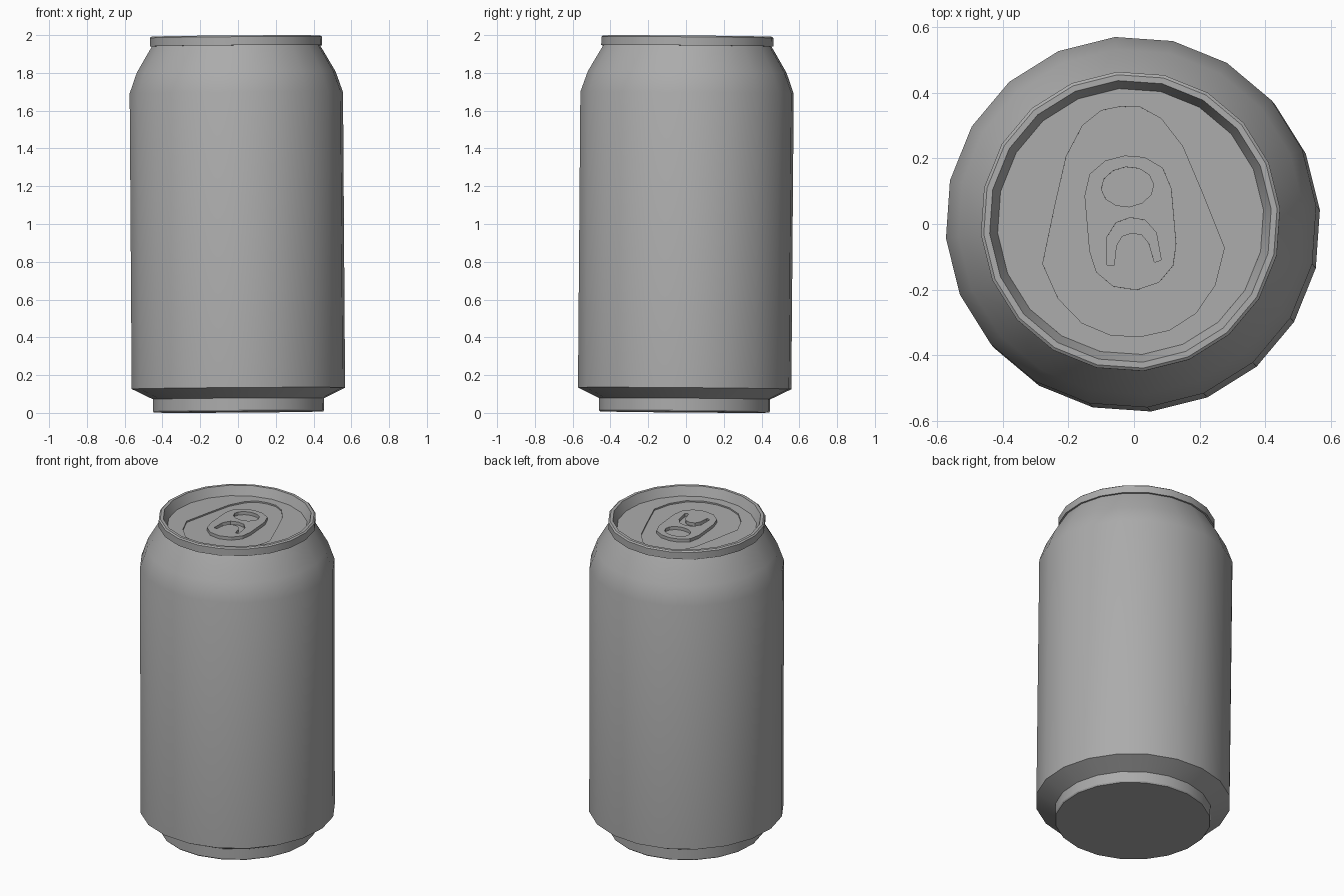
import bpy, bmesh, math
from mathutils import Matrix

cube = bpy.data.objects.get("Cube")
if cube:
    bpy.data.objects.remove(cube, do_unlink=True)

SIDES = 20
FLOOR = 1.925  # height of the sunken lid surface

metal = bpy.data.materials.new("grey metal")
metal.use_nodes = True
GREY = (0.41, 0.41, 0.41, 1)
metal.diffuse_color = GREY
metal.node_tree.nodes["Principled BSDF"].inputs["Base Color"].default_value = GREY

# The can leans very slightly and is turned a little about its axis
LEAN = (Matrix.Translation((0.003, -0.008, 0.005))
        @ Matrix.Rotation(-0.008, 4, 'X') @ Matrix.Rotation(-0.007, 4, 'Y')
        @ Matrix.Rotation(math.radians(5), 4, 'Z'))


def finish(obj):
    """Pose, colour and shade a part."""
    obj.data.transform(LEAN)
    obj.data.materials.clear()
    obj.data.materials.append(metal)
    bpy.ops.object.select_all(action='DESELECT')
    obj.select_set(True)
    bpy.context.view_layer.objects.active = obj
    bpy.ops.object.shade_smooth_by_angle(angle=math.radians(30))


def circle(rx, ry, n, cy=0.0):
    return [(rx * math.cos(2 * math.pi * i / n), cy + ry * math.sin(2 * math.pi * i / n))
            for i in range(n)]


def mirrored(half):
    """Close a right-hand outline that starts and ends on the centre line."""
    return half + [(-x, y) for x, y in reversed(half) if x > 0]


def lathe(name, profile):
    """Turn a (radius, height) profile and cap both ends."""
    bm = bmesh.new()
    rings = [[bm.verts.new((x, y, z)) for x, y in circle(r, r, SIDES)] for r, z in profile]
    for low, high in zip(rings, rings[1:]):
        for i in range(SIDES):
            j = (i + 1) % SIDES
            bm.faces.new((low[i], low[j], high[j], high[i]))
    bm.faces.new(reversed(rings[0]))
    bm.faces.new(rings[-1])
    mesh = bpy.data.meshes.new(name)
    bm.to_mesh(mesh)
    bm.free()
    obj = bpy.data.objects.new(name, mesh)
    bpy.context.collection.objects.link(obj)
    finish(obj)


def plate(name, outlines, bottom, thickness):
    """Flat plate from an outline followed by its holes."""
    curve = bpy.data.curves.new(name, 'CURVE')
    curve.dimensions = '2D'
    curve.fill_mode = 'BOTH'
    curve.extrude = thickness / 2
    for outline in outlines:
        spline = curve.splines.new('POLY')
        spline.points.add(len(outline) - 1)
        for point, (x, y) in zip(spline.points, outline):
            point.co = (x, y, 0, 1)
        spline.use_cyclic_u = True
    obj = bpy.data.objects.new(name, curve)
    bpy.context.collection.objects.link(obj)
    bpy.ops.object.select_all(action='DESELECT')
    obj.select_set(True)
    bpy.context.view_layer.objects.active = obj
    bpy.ops.object.convert(target='MESH')
    obj = bpy.context.view_layer.objects.active
    obj.data.transform(Matrix.Translation((0, 0, bottom + thickness / 2)))
    finish(obj)


# Can shell: base, flare, wall, shoulder, rim and sunken lid
lathe("can_body", [
    (0.450, 0.0), (0.455, 0.008), (0.455, 0.07),
    (0.567, 0.125), (0.567, 1.69), (0.528, 1.80), (0.447, 1.938),
    (0.458, 1.938), (0.458, 1.983), (0.449, 1.99), (0.431, 1.99),
    (0.404, FLOOR),
])

# Raised lid ring around the drop-shaped recess
recess = mirrored([(0, .352), (.06, .345), (.12, .305), (.178, .215), (.225, .07),
                   (.278, -.105), (.24, -.215), (.175, -.295), (.09, -.34), (0, -.352)])
plate("lid_panel", [circle(0.407, 0.407, SIDES), recess], FLOOR, 0.009)

# Pull tab with finger hole and curved slot
tab = mirrored([(0, .202), (.06, .192), (.112, .155), (.133, .09), (.133, -.08),
                (.118, -.145), (.07, -.193), (0, -.21)])
slot = mirrored([(0, .012), (.045, 0), (.075, -.04), (.083, -.125), (.062, -.13),
                 (.05, -.07), (.03, -.042), (0, -.035)])
plate("pull_tab", [tab, circle(0.08, 0.061, 12, 0.106), slot], FLOOR, 0.02)
